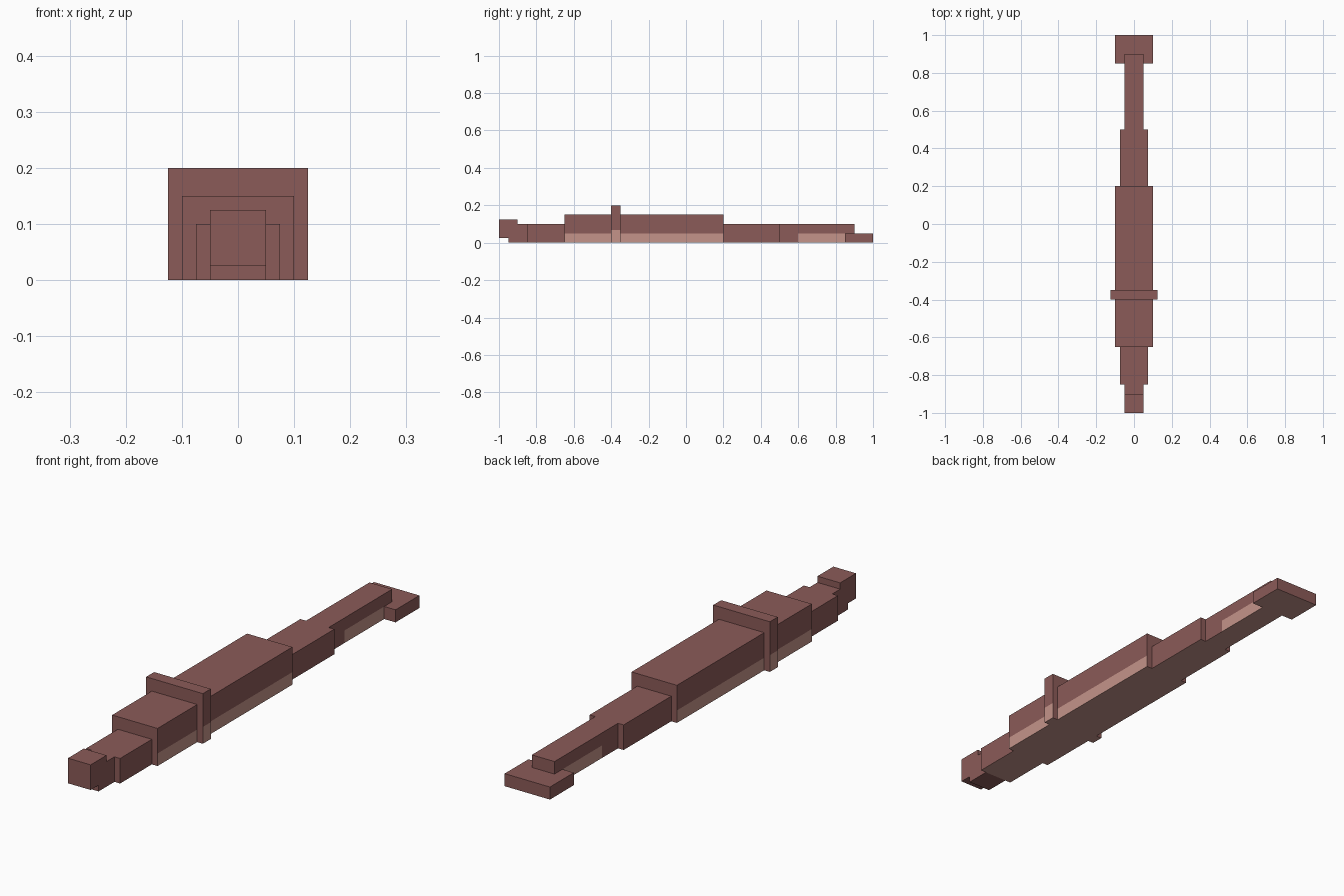
import bpy
import bmesh
from mathutils import Vector

default = bpy.data.objects.get("Cube")
if default:
    bpy.data.objects.remove(default, do_unlink=True)


def make_material(name, color):
    mat = bpy.data.materials.new(name)
    mat.use_nodes = True
    mat.diffuse_color = color
    bsdf = mat.node_tree.nodes["Principled BSDF"]
    bsdf.inputs["Base Color"].default_value = color
    bsdf.inputs["Roughness"].default_value = 0.9
    return mat


BROWN = make_material("reddish brown", (0.26, 0.104, 0.098, 1))
PINK = make_material("belly pink", (0.554, 0.296, 0.254, 1))


def box(name, half_width, y, z, belly=True, band=None, all_round=False):
    """Box part; band = (height, y start, y end) of the pale lower flank."""
    bm = bmesh.new()
    bmesh.ops.create_cube(bm, size=1)
    size = Vector((2 * half_width, y[1] - y[0], z[1] - z[0]))
    center = Vector((0, sum(y) / 2, sum(z) / 2))
    for v in bm.verts:
        v.co = v.co * size + center

    # Cut the outline of the pale flank into the faces
    if band:
        cuts = [((0, 0, band[0]), (0, 0, 1))]
        cuts += [((0, limit, 0), (0, 1, 0)) for limit in band[1:]
                 if y[0] < limit < y[1]]
        for co, normal in cuts:
            geom = bm.verts[:] + bm.edges[:] + bm.faces[:]
            bmesh.ops.bisect_plane(bm, geom=geom, plane_co=co, plane_no=normal)

    # Pale underside and lower flanks
    bm.normal_update()
    for f in bm.faces:
        c = f.calc_center_median()
        pale = belly and f.normal.z < -0.5
        if band and abs(f.normal.z) < 0.5:
            side = all_round or abs(f.normal.x) > 0.5
            inside = c.z < band[0] and band[1] <= c.y <= band[2]
            pale = pale or (side and inside)
        f.material_index = int(pale)

    mesh = bpy.data.meshes.new(name)
    bm.to_mesh(mesh)
    bm.free()
    mesh.materials.append(BROWN)
    mesh.materials.append(PINK)
    obj = bpy.data.objects.new(name, mesh)
    bpy.context.collection.objects.link(obj)
    return obj


# Head end
box("snout", 0.05, (-1, -0.9), (0.025, 0.125), belly=False)
box("head", 0.05, (-0.95, -0.85), (0, 0.1), belly=False)
box("neck", 0.075, (-0.85, -0.65), (0, 0.1))

# Body with its raised collar
box("body", 0.1, (-0.65, 0.2), (0, 0.15), band=(0.05, -0.65, 0.2))
box("collar", 0.125, (-0.4, -0.35), (0, 0.2),
    band=(0.067, -0.4, -0.35), all_round=True)

# Tail end
box("rear_body", 0.075, (0.2, 0.5), (0, 0.1))
box("tail", 0.05, (0.5, 0.9), (0, 0.1), band=(0.05, 0.6, 0.85))
box("tail_fin", 0.1, (0.85, 1), (0, 0.05))
